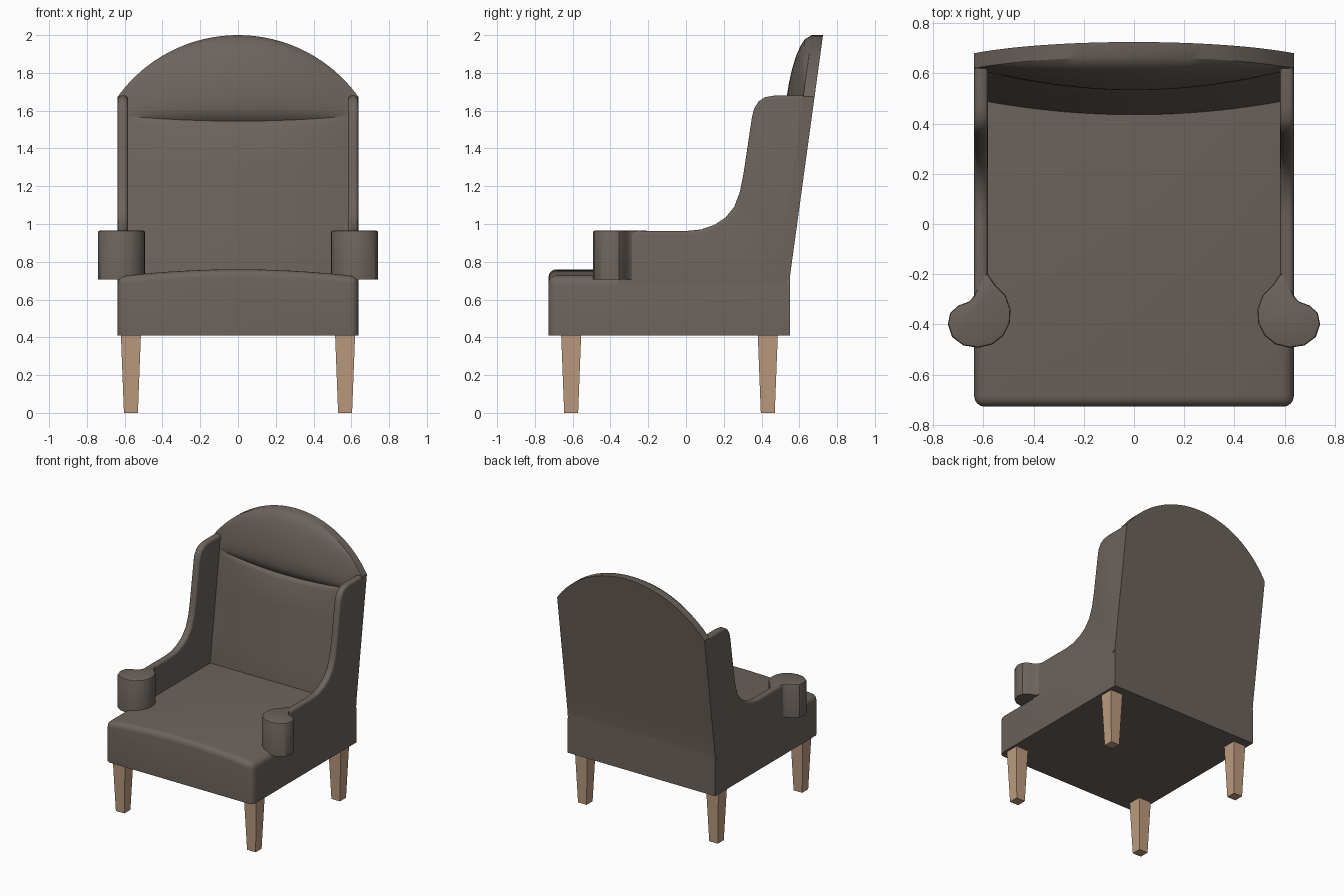
import bpy, bmesh, math
from mathutils import Vector

if "Cube" in bpy.data.objects:
    bpy.data.objects.remove(bpy.data.objects["Cube"])


def material(name, rgb):
    m = bpy.data.materials.new(name)
    m.diffuse_color = (*rgb, 1)
    m.use_nodes = True
    m.node_tree.nodes["Principled BSDF"].inputs["Base Color"].default_value = m.diffuse_color
    return m


FABRIC = material("fabric", (0.15, 0.125, 0.107))
WOOD = material("wood", (0.5, 0.33, 0.21))


def finish(bm, name, mat, smooth=True):
    bmesh.ops.recalc_face_normals(bm, faces=bm.faces)
    me = bpy.data.meshes.new(name)
    bm.to_mesh(me)
    bm.free()
    me.materials.append(mat)
    if smooth:
        me.shade_smooth()
        me.set_sharp_from_angle(angle=math.radians(32))
    ob = bpy.data.objects.new(name, me)
    bpy.context.collection.objects.link(ob)
    return ob


def prism(points, offset):
    """Close a 3D outline and extrude it along offset."""
    bm = bmesh.new()
    face = bm.faces.new([bm.verts.new(p) for p in points])
    ext = bmesh.ops.extrude_face_region(bm, geom=[face], use_keep_orig=True)
    new = [g for g in ext["geom"] if isinstance(g, bmesh.types.BMVert)]
    bmesh.ops.translate(bm, verts=new, vec=offset)
    bmesh.ops.recalc_face_normals(bm, faces=bm.faces)
    return bm


def bevel(bm, test, width, segments):
    """Round the edges whose two end points pass the test."""
    edges = [e for e in bm.edges if test(e.verts[0].co, e.verts[1].co)]
    bmesh.ops.bevel(bm, geom=edges, offset=width, segments=segments,
                    profile=0.5, affect='EDGES', clamp_overlap=True)


W = 0.637

# Seat: crowned cross-section run front to back, rounded front and top sides
N = 14
top = [W - 2 * W * i / N for i in range(N + 1)]
outline = [(-W, -0.728, 0.41), (W, -0.728, 0.41)]
outline += [(x, -0.728, 0.76 - 0.038 * (x / W) ** 2) for x in top]
bm = prism(outline, Vector((0, 1.278, 0)))


def seat_edge(a, b):
    front = a.y < -0.7 and b.y < -0.7 and max(a.z, b.z) > 0.5
    side = min(a.z, b.z) > 0.6 and abs(a.x) > W - 0.01 and abs(b.x) > W - 0.01
    return front or side


bevel(bm, seat_edge, 0.042, 4)
finish(bm, "seat", FABRIC)


# Back: leaning slab with bulging lower cushion and domed headrest
def back_y(z):
    return 0.55 + 0.137 * max(0, z - 0.72)


def back_rows(x):
    cap = 1.214 + math.sqrt(0.786 ** 2 - x * x)
    crease = 1.545 + 0.025 * (x / 0.58) ** 2
    b = max(0, 1 - (x / 0.6) ** 2)
    rows = [(0.7, 0.06), (0.72, 0.06)]
    rows += [(0.72 + s * (crease - 0.75), 0.06) for s in (0.25, 0.5, 0.75, 1)]
    rows += [(crease - 0.01, 0.052), (crease, 0.036)]
    for s, f in ((0.06, 0.7), (0.15, 0.88), (0.3, 0.97), (0.45, 0.95), (0.6, 0.885),
                 (0.75, 0.76), (0.87, 0.58), (0.95, 0.38), (1, 0)):
        rows.append((crease + s * (cap - crease), 0.09 * f))
    return [(z, 0.06 + t * b) for z, t in rows]


bm = bmesh.new()
cols = 28
front, rear = [], []
for i in range(cols + 1):
    x = -W + 2 * W * i / cols
    rows = back_rows(x)
    front.append([bm.verts.new((x, back_y(z) - t, z)) for z, t in rows])
    rear.append([bm.verts.new((x, back_y(z), z)) for z, t in rows])
last = len(front[0]) - 1
for i in range(cols):
    for grid in (front, rear):
        for j in range(last):
            bm.faces.new((grid[i][j], grid[i + 1][j], grid[i + 1][j + 1], grid[i][j + 1]))
    for j in (0, last):
        bm.faces.new((front[i][j], front[i + 1][j], rear[i + 1][j], rear[i][j]))
for i in (0, cols):
    for j in range(last):
        bm.faces.new((front[i][j], front[i][j + 1], rear[i][j + 1], rear[i][j]))
finish(bm, "backrest", FABRIC)

# Wing and arm side panels (y, z), and arm front scrolls (x, y)
WING = [(-0.36, 0.6), (-0.36, 0.963), (0, 0.963), (0.08, 0.971), (0.15, 0.995),
        (0.21, 1.035), (0.255, 1.09), (0.285, 1.17), (0.305, 1.27), (0.35, 1.57),
        (0.36, 1.61), (0.385, 1.65), (0.42, 1.672), (0.47, 1.68), (0.66, 1.68),
        (0.53, 0.72), (0.53, 0.6)]
SCROLL = [(0.637, -0.285), (0.655, -0.308), (0.7, -0.325), (0.733, -0.355), (0.742, -0.4),
          (0.725, -0.45), (0.68, -0.484), (0.62, -0.493), (0.565, -0.48), (0.52, -0.445),
          (0.495, -0.395), (0.492, -0.34), (0.512, -0.285), (0.555, -0.24), (0.582, -0.2),
          (0.6, -0.2)]
for side, label in ((-1, "left"), (1, "right")):
    bm = prism([(side * 0.582, y, z) for y, z in WING], Vector((side * (W - 0.582), 0, 0)))
    bevel(bm, lambda a, b: abs(a.x - b.x) < 0.001 and min(a.z, b.z) > 0.9, 0.018, 3)
    finish(bm, label + "_wing", FABRIC)

    bm = prism([(side * x, y, 0.705) for x, y in SCROLL], Vector((0, 0, 0.26)))
    bevel(bm, lambda a, b: min(a.z, b.z) > 0.9, 0.01, 2)
    finish(bm, label + "_arm_scroll", FABRIC)

    # Tapered square legs
    for y, place in ((-0.608, "front"), (0.433, "rear")):
        bm = bmesh.new()
        bmesh.ops.create_cube(bm, size=2)
        for v in bm.verts:
            h = 0.053 if v.co.z > 0 else 0.037
            v.co = (side * 0.567 + v.co.x * h, y + v.co.y * h, 0.415 if v.co.z > 0 else 0)
        finish(bm, f"{place}_{label}_leg", WOOD, smooth=False)
